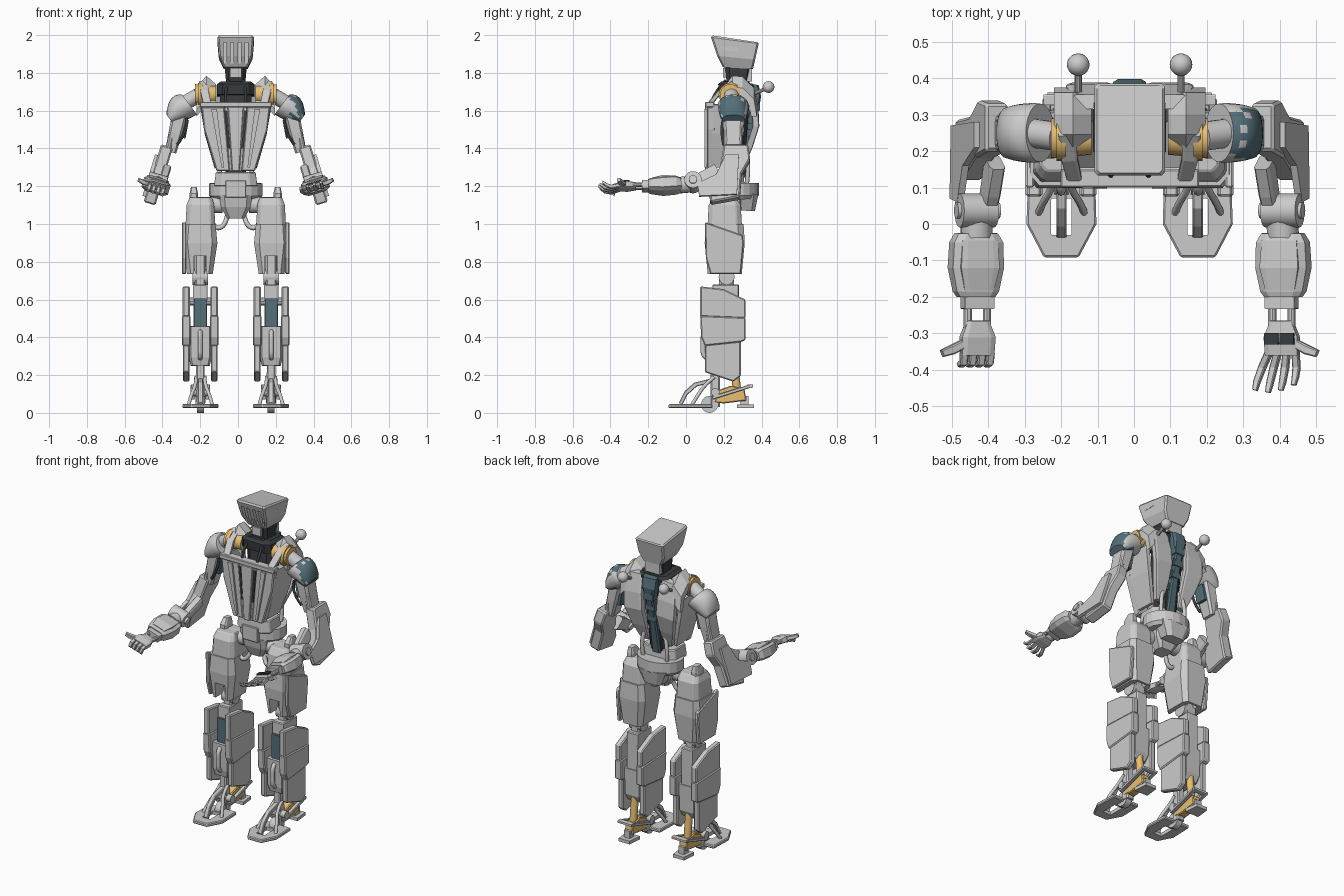
import bpy, bmesh, math
from mathutils import Vector as V, Matrix

CX = -0.012                      # symmetry plane of the figure
COL = {"orange": (0.80, 0.52, 0.17, 1), "blue": (0.09, 0.16, 0.19, 1), "dark": (0.04, 0.045, 0.05, 1)}
MAT = {}
for n, c in COL.items():
    MAT[n] = bpy.data.materials.new(n)
    MAT[n].diffuse_color = c

def link(name, data, col):
    o = bpy.data.objects.new(name, data)
    o.location.x = CX
    bpy.context.collection.objects.link(o)
    if col:
        data.materials.append(MAT[col])
    return o

def make(name, bm, col=None, mir=False, bevel=0.0, smooth=False, m=None, side=0):
    """Finish a mesh, optionally with its mirrored twin."""
    if m:
        bm.transform(m)
    bmesh.ops.recalc_face_normals(bm, faces=bm.faces)
    out = []
    sides = [1, -1] if mir else [side or 1]
    for s in sides:
        me = bpy.data.meshes.new(name)
        bm.to_mesh(me)
        if s < 0:
            me.transform(Matrix.Scale(-1, 4, V((1, 0, 0))))
            me.flip_normals()
        o = link(name + ({1: "_right", -1: "_left"}[s] if mir or side else ""), me, col)
        if bevel:
            b = o.modifiers.new("bevel", 'BEVEL')
            b.width, b.segments, b.limit_method = bevel, 1, 'ANGLE'
        if smooth:
            bpy.ops.object.select_all(action='DESELECT')
            o.select_set(True)
            bpy.context.view_layer.objects.active = o
            bpy.ops.object.shade_smooth_by_angle(angle=math.radians(35))
        out.append(o)
    bm.free()
    return out

def loft(name, rings, **kw):
    bm = bmesh.new()
    vs = [[bm.verts.new(p) for p in r] for r in rings]
    n = len(vs[0])
    for a, b in zip(vs, vs[1:]):
        for i in range(n):
            bm.faces.new((a[i], a[(i + 1) % n], b[(i + 1) % n], b[i]))
    bm.faces.new(vs[0])
    bm.faces.new(vs[-1])
    return make(name, bm, **kw)

def limb(name, pts, k=0.3, n=0, **kw):
    """Loft along points (x, y, z, half width, half depth): chamfered box, or n-gon if n."""
    P = [V(p[:3]) for p in pts]
    d = (P[-1] - P[0]).normalized()
    u = V((1, 0, 0)) if abs(d.x) < 0.9 else V((0, 1, 0))
    u = (u - d * u.dot(d)).normalized()
    v = d.cross(u)
    q = 1 - k
    sec = [(1, q), (q, 1), (-q, 1), (-1, q), (-1, -q), (-q, -1), (q, -1), (1, -q)]
    if n:
        sec = [(math.cos(t * math.tau / n), math.sin(t * math.tau / n)) for t in range(n)]
    return loft(name, [[c + u * a * p[3] + v * b * p[4] for a, b in sec] for c, p in zip(P, pts)], **kw)

def rod(name, p, q, r, r2=None, n=16, **kw):
    r2 = r if r2 is None else r2
    return limb(name, [(*p, r, r), (*q, r2, r2)], n=n, smooth=True, **kw)

def box(name, c, h, k=0.06, **kw):
    return limb(name, [(c[0], c[1], c[2] - h[2], h[0], h[1]), (c[0], c[1], c[2] + h[2], h[0], h[1])], k=k, **kw)

def prism(name, pts, lo, hi, axis="x", **kw):
    f = {"x": lambda p, t: (t, *p), "y": lambda p, t: (p[0], t, p[1]), "z": lambda p, t: (*p, t)}[axis]
    return loft(name, [[f(p, t) for p in pts] for t in (lo, hi)], **kw)

def tube(name, pts, r, col=None, mir=False):
    for s in ((1, -1) if mir else (1,)):
        cu = bpy.data.curves.new(name, 'CURVE')
        cu.dimensions, cu.bevel_depth, cu.bevel_resolution, cu.use_fill_caps = '3D', r, 2, True
        sp = cu.splines.new('NURBS')
        sp.points.add(len(pts) - 1)
        for a, p in zip(sp.points, pts):
            a.co = (p[0] * s, p[1], p[2], 1)
        sp.use_endpoint_u, sp.order_u, sp.resolution_u = True, 3, 6
        link(name + ("_right" if s > 0 else "_left") * mir, cu, col)

def cut(objs, boxes):
    for o in objs:
        s = -1 if o.name.endswith("_left") else 1
        cs = [box("cutter", (c[0] * s, c[1], c[2]), h)[0] for c, h in boxes]
        for c in cs:
            m = o.modifiers.new("cut", 'BOOLEAN')
            m.operation, m.object, m.solver = 'DIFFERENCE', c, 'EXACT'
        me = bpy.data.meshes.new_from_object(o.evaluated_get(bpy.context.evaluated_depsgraph_get()))
        o.modifiers.clear()
        o.data = me
        for c in cs:
            bpy.data.objects.remove(c)

# Head: helmet with grille slots and side slits
def head_ring(zf, zb, y0, y1, h, c=0.009):
    pts = [(h, y0 + c), (h, y1 - c), (h - c, y1), (c - h, y1), (-h, y1 - c), (-h, y0 + c), (c - h, y0), (h - c, y0)]
    return [(x, y, zf + (zb - zf) * (y - y0) / (y1 - y0)) for x, y in pts]
head = loft("head_shell", [head_ring(1.83, 1.82, 0.195, 0.355, 0.064), head_ring(1.89, 1.87, 0.165, 0.366, 0.089),
                           head_ring(1.988, 1.955, 0.133, 0.385, 0.097), head_ring(1.998, 1.962, 0.14, 0.38, 0.09)])
cut(head, [((x, 0.13, 1.905), (0.009, 0.06, 0.055)) for x in (-0.057, -0.02, 0.02, 0.057)]
    + [((x, 0.23, 1.925), (0.015, 0.04, 0.012)) for x in (-0.107, 0.107)])

# Neck
limb("neck_collar", [(0, 0.265, 1.68, 0.1, 0.09), (0, 0.265, 1.735, 0.1, 0.095), (0, 0.27, 1.75, 0.08, 0.08)], col="dark")
limb("neck_column", [(0, 0.275, 1.74, 0.05, 0.06), (0, 0.278, 1.83, 0.058, 0.07)], col="dark")
box("nape_guard", (0, 0.32, 1.79), (0.05, 0.03, 0.035))
box("jaw_guard", (0, 0.215, 1.8), (0.03, 0.02, 0.025))
tube("neck_strut", [(0.05, 0.13, 1.63), (0.06, 0.15, 1.7), (0.04, 0.21, 1.76)], 0.008, "dark", True)

# Torso: front panels, flanks, dark core, back plates and spine
prism("chest_center_panel", [(-0.042, 1.62), (0.042, 1.62), (0.02, 1.28), (-0.02, 1.28)], 0.1, 0.14, "y", bevel=0.004)
prism("chest_panel", [(0.06, 1.62), (0.182, 1.62), (0.168, 1.5), (0.102, 1.28), (0.03, 1.28)], 0.11, 0.155, "y", mir=True, bevel=0.006)
prism("chest_rib", [(0.1, 1.61), (0.13, 1.61), (0.075, 1.3), (0.062, 1.3)], 0.098, 0.12, "y", mir=True)
limb("chest_rod", [(0.051, 0.12, 1.63, 0.01, 0.01), (0.026, 0.12, 1.28, 0.006, 0.01)], mir=True)
prism("chest_gap", [(0.045, 1.6), (0.06, 1.6), (0.042, 1.4), (0.03, 1.4)], 0.106, 0.13, "y", mir=True, col="dark")
box("chest_top_bar", (0, 0.125, 1.632), (0.19, 0.025, 0.014), bevel=0.004)
limb("torso_flank", [(0.1, 0.21, 1.3, 0.012, 0.06), (0.15, 0.22, 1.48, 0.014, 0.085), (0.175, 0.225, 1.63, 0.014, 0.09)], k=0.1, mir=True)
limb("torso_core", [(0, 0.26, 1.24, 0.05, 0.045), (0, 0.26, 1.45, 0.07, 0.06), (0, 0.28, 1.69, 0.085, 0.06)], col="dark")
limb("back_plate", [(0.11, 0.335, 1.73, 0.045, 0.02), (0.115, 0.365, 1.62, 0.06, 0.018), (0.11, 0.37, 1.52, 0.06, 0.018),
                    (0.095, 0.335, 1.41, 0.045, 0.018), (0.08, 0.295, 1.31, 0.025, 0.015)], k=0.2, mir=True)
limb("spine", [(0, 0.355, 1.74, 0.045, 0.03), (0, 0.37, 1.68, 0.045, 0.028), (0, 0.36, 1.6, 0.026, 0.025),
               (0, 0.325, 1.45, 0.024, 0.025), (0, 0.285, 1.25, 0.03, 0.03)], col="blue")
for i in range(5):
    box(f"spine_vertebra_{i + 1}", (0, 0.367 - 0.017 * i - 0.004 * i * (i > 2), 1.62 - 0.07 * i), (0.033, 0.025, 0.02), col="blue")
tube("waist_hose", [(0.05, 0.31, 1.4), (0.1, 0.34, 1.33), (0.08, 0.32, 1.2)], 0.012, mir=True)

# Shoulders
arch = [(0.2, 1.665), (0.205, 1.73), (0.245, 1.785), (0.3, 1.78), (0.36, 1.72), (0.375, 1.63),
        (0.345, 1.63), (0.33, 1.7), (0.29, 1.74), (0.255, 1.745), (0.235, 1.715), (0.23, 1.665)]
loft("shoulder_strap", [[(x, y, z - d) for y, z in arch] for x, d in ((0.105, 0.045), (0.155, 0), (0.208, 0.06))], mir=True)
limb("shoulder_brace", [(0.17, 0.25, 1.75, 0.025, 0.012), (0.165, 0.18, 1.7, 0.022, 0.012), (0.15, 0.12, 1.63, 0.02, 0.012)], mir=True)
rod("shoulder_joint", (0.105, 0.235, 1.685), (0.215, 0.235, 1.685), 0.045, 0.055, 20, mir=True, col="orange")
rod("shoulder_joint_ring", (0.175, 0.235, 1.685), (0.2, 0.235, 1.685), 0.062, n=20, mir=True, col="orange")
rod("shoulder_axle", (0.2, 0.24, 1.68), (0.27, 0.25, 1.64), 0.04, mir=True)
rod("antenna_stem", (0.141, 0.35, 1.685), (0.141, 0.43, 1.72), 0.01, n=10, mir=True)
bm = bmesh.new()
bmesh.ops.create_uvsphere(bm, u_segments=20, v_segments=12, radius=0.031, matrix=Matrix.Translation((0.141, 0.437, 1.725)))
make("antenna_ball", bm, mir=True, smooth=True)
shell = limb("shoulder_shell", [(0.245, 0.25, 1.633, 0.066, 0.08), (0.262, 0.25, 1.629, 0.071, 0.082), (0.28, 0.25, 1.621, 0.073, 0.081),
             (0.3, 0.25, 1.608, 0.07, 0.079), (0.32, 0.25, 1.59, 0.06, 0.075), (0.34, 0.25, 1.568, 0.042, 0.069), (0.349, 0.25, 1.555, 0.028, 0.06)],
             n=24, mir=True, smooth=True)
shell[0].data.materials.append(None)
shell[0].data.materials.append(MAT["blue"])      # worn paint on one shoulder only
for f in shell[0].data.polygons:
    f.material_index = int(f.center.x > 0.285 and abs(f.center.y - 0.245) < 0.068 and f.index % 11 != 3)

# Arms
limb("upper_arm", [(0.297, 0.25, 1.58, 0.04, 0.055), (0.32, 0.25, 1.48, 0.036, 0.052), (0.345, 0.25, 1.38, 0.03, 0.042)], mir=True)
limb("upper_arm_panel", [(0.262, 0.25, 1.55, 0.014, 0.035), (0.28, 0.25, 1.455, 0.014, 0.035)], mir=True, col="blue")
tube("arm_cable", [(0.26, 0.2, 1.56), (0.25, 0.18, 1.5), (0.31, 0.2, 1.42)], 0.008, "dark", True)
for y in (0.215, 0.285):
    rod("arm_piston", (0.325, y, 1.55), (0.355, y, 1.4), 0.016, n=10, mir=True)
swing = Matrix.Translation((0.41, 0, 1.27)) @ Matrix.Rotation(math.radians(-17), 4, 'Y') @ Matrix.Translation((0, 0, -1.27))
prism("elbow_housing", [(0.2, 1.42), (0.33, 1.42), (0.34, 1.34), (0.295, 1.26), (0.285, 1.13), (0.13, 1.1), (0.12, 1.18), (0.18, 1.3)],
      -0.035, 0.03, mir=True, bevel=0.008, m=swing)
prism("elbow_outer_plate", [(0.21, 1.36), (0.28, 1.36), (0.27, 1.14), (0.07, 1.13), (0.06, 1.2), (0.16, 1.25)],
      0.026, 0.045, mir=True, m=swing)
# Forearms and hands are rolled with the outer edge raised
roll = Matrix.Translation((0.42, 0, 1.2)) @ Matrix.Rotation(math.radians(-17), 4, 'Y') @ Matrix.Translation((-0.42, 0, -1.2))
R = dict(mir=True, m=roll)
limb("elbow_link", [(0.395, 0.17, 1.29, 0.022, 0.04), (0.395, 0.09, 1.25, 0.022, 0.035), (0.395, 0.03, 1.21, 0.02, 0.03)], **R)
rod("elbow_hinge", (0.375, 0.037, 1.22), (0.475, 0.037, 1.22), 0.046, n=20, **R)
rod("elbow_pin", (0.362, 0.037, 1.22), (0.484, 0.037, 1.22), 0.022, **R)
rod("forearm_collar", (0.422, 0.02, 1.21), (0.422, -0.035, 1.205), 0.044, **R)
limb("forearm", [(0.422, -0.025, 1.205, 0.056, 0.03), (0.422, -0.05, 1.205, 0.07, 0.038), (0.422, -0.12, 1.2, 0.073, 0.04),
                 (0.422, -0.185, 1.2, 0.06, 0.033), (0.422, -0.2, 1.2, 0.05, 0.028)], k=0.35, **R)
limb("forearm_cover", [(0.422, -0.045, 1.236, 0.05, 0.008), (0.422, -0.12, 1.24, 0.055, 0.008), (0.422, -0.18, 1.229, 0.042, 0.008)], **R)
box("wrist_cuff", (0.417, -0.215, 1.2), (0.042, 0.018, 0.022), **R)
for x in (0.39, 0.445):
    rod("wrist_rod", (x, -0.2, 1.2), (x, -0.285, 1.2), 0.012, n=10, **R)

# Hands: open one on the right, curled one on the left
limb("palm", [(0.417, -0.265, 1.2, 0.03, 0.016), (0.417, -0.31, 1.2, 0.048, 0.02), (0.417, -0.36, 1.197, 0.046, 0.015)], **R)
limb("thumb", [(0.45, -0.325, 1.2, 0.012, 0.012), (0.49, -0.345, 1.2, 0.013, 0.013), (0.52, -0.355, 1.205, 0.01, 0.01)], **R)
for i in range(4):
    x, e = 0.38 + 0.025 * i, (0.014, 0.02, 0.014, 0.0)[i]
    s = 0.008 * (i - 3)
    limb(f"finger_{i + 1}", [(x, -0.35, 1.195, 0.01, 0.011), (x + s, -0.395, 1.185, 0.01, 0.01),
         (x + 1.5 * s, -0.42 - e, 1.195, 0.009, 0.009), (x + 1.5 * s, -0.442 - e, 1.212, 0.007, 0.007)], side=1, m=roll)
    limb(f"finger_{i + 1}", [(x, -0.35, 1.2, 0.011, 0.011), (x, -0.38, 1.192, 0.01, 0.01), (x, -0.386, 1.165, 0.01, 0.01)], side=-1, m=roll)
for x in (0.394, 0.438):
    box("palm_pad", (x, -0.315, 1.22), (0.02, 0.016, 0.004), col="dark", side=1, m=roll)

# Pelvis
limb("waist_block", [(0, 0.225, 1.2, 0.115, 0.085), (0, 0.225, 1.275, 0.105, 0.08)], k=0.35, bevel=0.005)
limb("pelvis_belt", [(0, 0.27, 1.13, 0.125, 0.1), (0, 0.268, 1.15, 0.142, 0.118), (0, 0.268, 1.215, 0.142, 0.118)], n=20)
limb("pelvis_rear", [(0, 0.32, 1.07, 0.06, 0.045), (0, 0.325, 1.16, 0.1, 0.058)], k=0.4)
limb("pelvis_wedge", [(0, 0.23, 1.03, 0.045, 0.045), (0, 0.23, 1.09, 0.08, 0.07), (0, 0.23, 1.15, 0.085, 0.08)])
box("pelvis_front_plate", (0, 0.145, 1.185), (0.055, 0.012, 0.045), bevel=0.004)
rod("hip_axle", (0.07, 0.22, 1.1), (0.22, 0.22, 1.1), 0.042, mir=True)
tube("hip_hose", [(0.04, 0.22, 1.07), (0.05, 0.2, 1.0), (0.1, 0.2, 0.97), (0.135, 0.2, 1.02), (0.13, 0.2, 1.1)], 0.013, mir=True)

# Thighs and knees
limb("hip_horn", [(0.222, 0.22, 1.05, 0.022, 0.04), (0.222, 0.22, 1.16, 0.022, 0.04), (0.222, 0.23, 1.195, 0.015, 0.022)], mir=True)
limb("upper_thigh", [(0.185, 0.205, 1.14, 0.06, 0.06), (0.187, 0.205, 1.1, 0.073, 0.085), (0.187, 0.205, 0.97, 0.08, 0.092)], mir=True, bevel=0.005)
thigh = limb("lower_thigh", [(0.19, 0.205, 1.0, 0.083, 0.1), (0.19, 0.205, 0.9, 0.093, 0.106), (0.19, 0.205, 0.735, 0.068, 0.09)], mir=True)
cut(thigh, [((0.188, 0.16, 0.77), (0.034, 0.12, 0.06))])
prism("thigh_side_plate", [(0.1, 1.01), (0.3, 0.94), (0.305, 0.9), (0.29, 0.735), (0.13, 0.735), (0.105, 0.82)], 0.262, 0.285, mir=True, bevel=0.005)
rod("knee_hinge", (0.148, 0.215, 0.72), (0.228, 0.215, 0.72), 0.042, n=20, mir=True)
limb("knee_link", [(0.188, 0.215, 0.86, 0.03, 0.04), (0.188, 0.215, 0.62, 0.028, 0.04)], mir=True)

# Shins
box("shin_top", (0.188, 0.21, 0.635), (0.038, 0.07, 0.045), mir=True, bevel=0.006)
box("shin_core", (0.188, 0.18, 0.52), (0.034, 0.055, 0.085), mir=True, col="blue")
box("shin_back", (0.188, 0.255, 0.52), (0.036, 0.025, 0.085), mir=True)
limb("shin_guard", [(0.188, 0.19, 0.25, 0.05, 0.07), (0.188, 0.195, 0.29, 0.06, 0.085), (0.188, 0.195, 0.455, 0.062, 0.09)], k=0.2, mir=True)
tube("shin_handle", [(0.188, 0.115, 0.29), (0.188, 0.09, 0.3), (0.188, 0.09, 0.36), (0.188, 0.09, 0.42), (0.188, 0.11, 0.43)], 0.013, mir=True)
plates = [([(0.075, 0.67), (0.2, 0.655), (0.315, 0.6), (0.315, 0.5), (0.075, 0.51)], 0.0),
          ([(0.075, 0.515), (0.315, 0.505), (0.315, 0.385), (0.29, 0.375), (0.1, 0.355), (0.08, 0.4)], 0.004),
          ([(0.1, 0.36), (0.29, 0.38), (0.29, 0.195), (0.25, 0.165), (0.1, 0.215)], -0.002)]
for i, (p, w) in enumerate(plates):
    for x, nm in ((0.262, "outer"), (0.114, "inner")):
        prism(f"calf_plate_{nm}_{i + 1}", p, x - 0.019 - w, x + 0.019 + w, mir=True, bevel=0.006)
for z in (0.59, 0.44, 0.3):
    rod("calf_crossbar", (0.1, 0.21, z), (0.275, 0.21, z), 0.022, n=10, mir=True)

# Feet
foot = prism("foot_plate", [(0.095, 0.14), (0.278, 0.14), (0.283, 0), (0.235, -0.092), (0.14, -0.092), (0.091, 0)],
             0.025, 0.047, "z", mir=True, bevel=0.005)
cut(foot, [((0.187, 0.02, 0.035), (0.028, 0.05, 0.05))])
rod("foot_roller", (0.168, 0.125, 0.045), (0.206, 0.125, 0.045), 0.045, n=20, mir=True)
limb("foot_strap", [(0.187, -0.03, 0.045, 0.014, 0.012), (0.187, 0.0, 0.105, 0.014, 0.012), (0.187, 0.05, 0.15, 0.014, 0.012),
                    (0.187, 0.15, 0.175, 0.014, 0.012)], mir=True)
for x, t in ((0.25, 0.21), (0.124, 0.164)):
    tube("foot_arch", [(x, 0.03, 0.04), (x * 0.7 + t * 0.3, 0.06, 0.09), (t, 0.1, 0.15), (t, 0.15, 0.19)], 0.01, mir=True)
limb("ankle_stem", [(0.187, 0.155, 0.03, 0.025, 0.025), (0.187, 0.155, 0.28, 0.022, 0.025)], mir=True)
rod("ankle_axle", (0.135, 0.155, 0.11), (0.24, 0.155, 0.11), 0.022, mir=True)
prism("heel_pad", [(0.14, 0.27), (0.234, 0.27), (0.225, 0.36), (0.15, 0.36)], 0.025, 0.045, "z", mir=True)
prism("heel_spring", [(0.15, 0.055), (0.17, 0.12), (0.24, 0.145), (0.31, 0.125), (0.32, 0.065), (0.2, 0.05)], 0.16, 0.214, mir=True, col="orange", bevel=0.005)
box("heel_post", (0.187, 0.31, 0.06), (0.02, 0.022, 0.03), mir=True)
for x in (0.147, 0.227):
    limb("heel_bar", [(x, 0.14, 0.08, 0.012, 0.009), (x, 0.34, 0.142, 0.012, 0.009)], mir=True)
limb("heel_crossbar", [(0.138, 0.34, 0.142, 0.015, 0.009), (0.236, 0.34, 0.142, 0.015, 0.009)], mir=True)
rod("heel_piston", (0.187, 0.25, 0.3), (0.187, 0.27, 0.12), 0.022, n=12, mir=True, col="orange")
